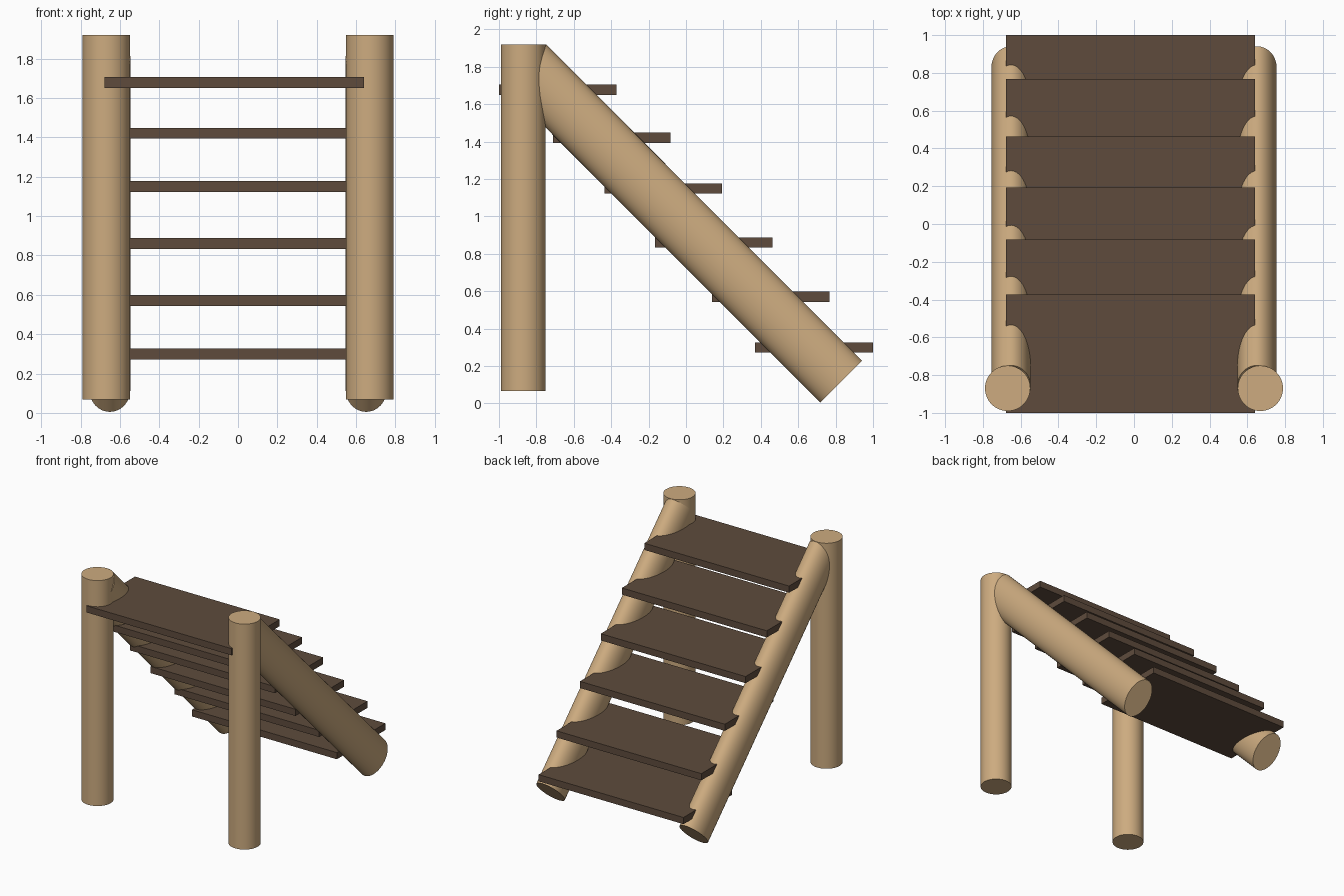
import bpy
import math

if "Cube" in bpy.data.objects:
    bpy.data.objects.remove(bpy.data.objects["Cube"])


def material(name, rgb):
    m = bpy.data.materials.new(name)
    m.diffuse_color = (*rgb, 1.0)
    m.use_nodes = True
    m.node_tree.nodes["Principled BSDF"].inputs["Base Color"].default_value = m.diffuse_color
    return m


light_wood = material("light log wood", (0.61, 0.41, 0.215))
dark_wood = material("dark plank wood", (0.112, 0.071, 0.046))


def log(name, start, end, rx, ry):
    """Elliptical log between two points in the same x plane."""
    dy, dz = end[1] - start[1], end[2] - start[2]
    mid = [(a + b) / 2 for a, b in zip(start, end)]
    bpy.ops.mesh.primitive_cylinder_add(
        vertices=48, radius=1, depth=1, location=mid,
        rotation=(math.atan2(-dy, dz), 0, 0))
    ob = bpy.context.object
    ob.name = name
    ob.scale = (rx, ry, math.hypot(dy, dz))
    bpy.ops.object.transform_apply(location=False, rotation=False, scale=True)
    bpy.ops.object.shade_smooth_by_angle(angle=math.radians(30))
    ob.data.materials.append(light_wood)


def plank(name, x0, x1, y0, y1, z0, z1):
    bpy.ops.mesh.primitive_cube_add(
        size=1, location=((x0 + x1) / 2, (y0 + y1) / 2, (z0 + z1) / 2))
    ob = bpy.context.object
    ob.name = name
    ob.scale = (x1 - x0, y1 - y0, z1 - z0)
    bpy.ops.object.transform_apply(location=False, rotation=False, scale=True)
    ob.data.materials.append(dark_wood)


# Upright posts and the sloping side rails that run into them
for side, s in (("left", -1), ("right", 1)):
    log(f"{side}_post", (s * 0.669, -0.87, 0.067), (s * 0.669, -0.87, 1.92),
        0.12, 0.12)
    log(f"{side}_rail", (s * 0.651, 0.829, 0.117), (s * 0.651, -0.86, 1.808),
        0.104, 0.158)

# Treads: (back y, front y, bottom z)
treads = [(0.37, 1.0, 0.272), (0.14, 0.767, 0.543), (-0.167, 0.462, 0.833),
          (-0.435, 0.193, 1.122), (-0.71, -0.082, 1.393), (-1.0, -0.372, 1.65)]
for i, (y0, y1, z) in enumerate(treads):
    plank(f"tread_{i + 1}", -0.677, 0.64, y0, y1, z, z + 0.055)
